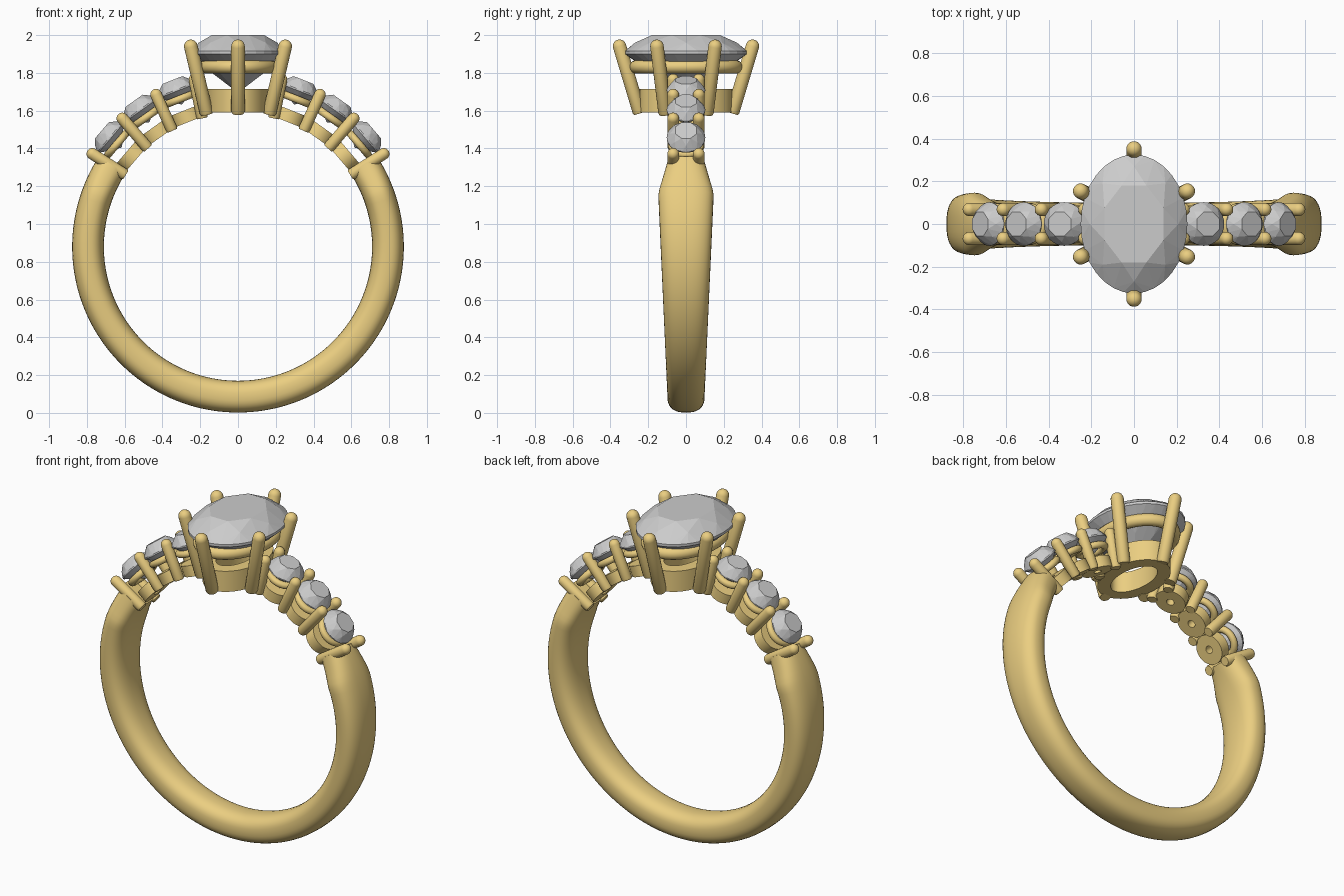
import bpy, bmesh
from math import sin, cos, pi, radians, copysign
from mathutils import Matrix, Vector

if "Cube" in bpy.data.objects:
    bpy.data.objects.remove(bpy.data.objects["Cube"])

CZ = 0.88                      # centre height of the finger hole
R_IN, R_OUT = 0.71, 0.878
I = Matrix.Identity(4)

gold = bpy.data.materials.new("gold")
gold.diffuse_color = (0.83, 0.62, 0.22, 1)
gold.use_nodes = True
gold.node_tree.nodes["Principled BSDF"].inputs["Base Color"].default_value = gold.diffuse_color


def finish(name, bm, mat=None, smooth=True):
    bmesh.ops.recalc_face_normals(bm, faces=bm.faces)
    me = bpy.data.meshes.new(name)
    bm.to_mesh(me)
    bm.free()
    if smooth:
        me.polygons.foreach_set("use_smooth", [True] * len(me.polygons))
        me.set_sharp_from_angle(angle=radians(40))
    if mat:
        me.materials.append(mat)
    ob = bpy.data.objects.new(name, me)
    bpy.context.collection.objects.link(ob)
    return ob


def skin(bm, rings, loop_rings):
    """Join successive closed rings of verts with quads."""
    n = len(rings[0])
    for k in range(len(rings) if loop_rings else len(rings) - 1):
        a, b = rings[k], rings[(k + 1) % len(rings)]
        for i in range(n):
            j = (i + 1) % n
            bm.faces.new((a[i], a[j], b[j], b[i]))


def lathe(name, profile, ax=0.0, ay=0.0, m=I, n=32, closed=True):
    """Revolve (offset, z) points round an ellipse of half-axes ax, ay."""
    bm = bmesh.new()
    rings = [[bm.verts.new(m @ Vector(((ax + r) * cos(2 * pi * i / n),
                                       (ay + r) * sin(2 * pi * i / n), z)))
              for i in range(n)] for r, z in profile]
    skin(bm, rings, closed)
    if not closed:
        bm.faces.new(rings[0])
        bm.faces.new(rings[-1])
    return finish(name, bm, gold)


def washer(w, z0, z1):
    return [(0, z0), (0, z1), (-w, z1), (-w, z0)]


def circle(r, z, n=14):
    return [(r * cos(2 * pi * i / n), z + r * sin(2 * pi * i / n)) for i in range(n)]


def prong(name, p0, p1, r):
    """Round-tipped rod from p0 to the tip p1."""
    p0, p1 = Vector(p0), Vector(p1)
    d = p1 - p0
    m = Matrix.Translation(p0) @ d.to_track_quat('Z', 'Y').to_matrix().to_4x4()
    L = d.length - r
    dome = [(r * cos(a), L + r * sin(a)) for a in [k * pi / 12.5 for k in range(7)]]
    lathe(name, [(r * 0.85, 0), (r, 0.012)] + dome, m=m, n=18, closed=False)


def gem(name, rx, ry, crown, girdle, depth, m):
    """Brilliant cut: the hull of table, crown, girdle and pavilion rings."""
    bm = bmesh.new()
    for s, z, n, off in ((0.60, crown, 8, 0.0), (0.83, crown * 0.53, 8, 0.5),
                         (1, 0, 32, 0), (1, -girdle, 32, 0),
                         (0.52, -girdle - depth * 0.53, 8, 0.5), (0.03, -girdle - depth, 8, 0)):
        for i in range(n):
            a = 2 * pi * (i + off) / n + pi / 8
            bm.verts.new(m @ Vector((rx * s * cos(a), ry * s * sin(a), z)))
    bmesh.ops.convex_hull(bm, input=bm.verts)
    bmesh.ops.dissolve_limit(bm, angle_limit=radians(1.5), verts=bm.verts, edges=bm.edges)
    finish(name, bm, smooth=False)


def on_ring(deg, r, y=0.0):
    a = radians(deg)
    return Vector((r * cos(a), y, CZ + r * sin(a)))


def lerp(t, a, b):
    return a + (b - a) * t


# Shank: rounded section swept round the bottom, widest at the shoulders
bm = bmesh.new()
rings = []
END = 33
STEPS = 112
for k in range(STEPS + 1):
    deg = lerp(k / STEPS, END, -180 - END)
    z = CZ + 0.79 * sin(radians(deg))
    w = lerp(z / 1.16, 0.094, 0.147) if z < 1.16 else lerp((z - 1.16) / 0.16, 0.147, 0.098)
    ring = []
    for i in range(36):
        a = 2 * pi * i / 36
        p = 0.8
        y = w * copysign(abs(cos(a)) ** p, cos(a))
        r = (R_IN + R_OUT) / 2 + (R_OUT - R_IN) / 2 * copysign(abs(sin(a)) ** p, sin(a))
        ring.append(bm.verts.new(on_ring(deg, r, y)))
    rings.append(ring)
skin(bm, rings, False)
bm.faces.new(rings[0])
bm.faces.new(rings[-1])
finish("shank", bm, gold)

# Shoulders: three small stones per side, each with seat, ring and shared prongs
for side in ("right", "left"):
    def ang(d):
        return d if side == "right" else 180 - d

    for k, d in enumerate((40.5, 54.5, 68.5)):
        def frame(r):
            return (Matrix.Translation(on_ring(ang(d), r))
                    @ Matrix.Rotation(radians(90 - ang(d)), 4, 'Y'))
        lathe(f"{side}_seat_{k}", washer(0.065, 0, 0.065), 0.087, 0.087, frame(R_IN))
        lathe(f"{side}_stone_ring_{k}", circle(0.02, 0), 0.077, 0.077, frame(0.84))
        gem(f"{side}_stone_{k}", 0.102, 0.102, 0.055, 0.008, 0.075, frame(0.893))
    for k, (d0, d1) in enumerate(((32.5, 32.5), (47.5, 48), (60.5, 61.8), (74.5, 75.5))):
        for s, tag in ((-1, "front"), (1, "back")):
            prong(f"{side}_{tag}_small_prong_{k}", on_ring(ang(d0), 0.705, s * 0.068),
                  on_ring(ang(d1), 0.945, s * 0.068), 0.031)

# Centre setting: oval cup, gallery ring, oval stone and six leaning prongs
lathe("centre_cup", washer(0.075, 1.59, 1.715), 0.165, 0.245, n=48)
lathe("gallery_ring", circle(0.035, 1.832), 0.185, 0.265, n=48)
gem("centre_stone", 0.25, 0.325, 0.085, 0.015, 0.2, Matrix.Translation((0, 0, 1.915)))
for s, tag in ((-1, "front"), (1, "back")):
    prong(f"{tag}_prong", (0, s * 0.245, 1.585), (0, s * 0.362, 1.975), 0.036)
    for q, side in ((-1, "left"), (1, "right")):
        prong(f"{tag}_{side}_prong", (q * 0.165, s * 0.11, 1.58),
              (q * 0.258, s * 0.158, 1.975), 0.036)
